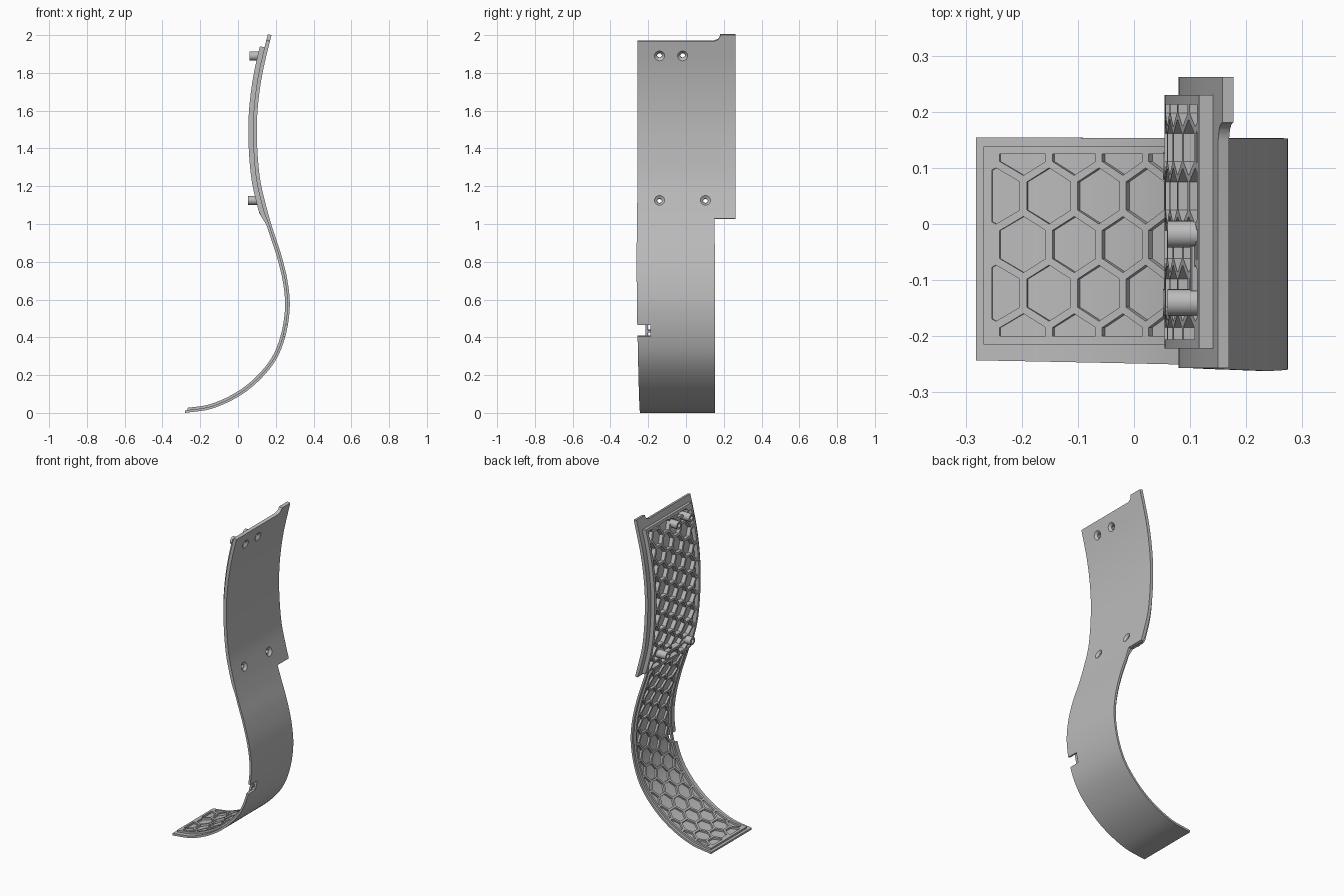
import bpy, bmesh, math
from mathutils import Vector

if "Cube" in bpy.data.objects:
    bpy.data.objects.remove(bpy.data.objects["Cube"], do_unlink=True)

grey = bpy.data.materials.new("plain grey")
grey.use_nodes = True
grey.diffuse_color = (0.5, 0.5, 0.5, 1)
grey.node_tree.nodes["Principled BSDF"].inputs["Base Color"].default_value = (0.5, 0.5, 0.5, 1)

# Side profile of the outer skin (x, z), bottom tip to top
KEYS = [Vector(p) for p in [
    (-.28, 0), (-.14, .022), (0, .085), (.11, .17), (.2, .28), (.252, .41),
    (.274, .56), (.262, .7), (.228, .84), (.185, .97), (.148, 1.1),
    (.115, 1.25), (.1, 1.45), (.105, 1.62), (.13, 1.8), (.177, 2)]]


def spline(keys, steps=16):
    k = [2 * keys[0] - keys[1]] + keys + [2 * keys[-1] - keys[-2]]
    out = []
    for i in range(1, len(k) - 2):
        a, b, c, d = k[i - 1:i + 3]
        for j in range(steps):
            t = j / steps
            out.append(.5 * (2 * b + (c - a) * t + (2 * a - 5 * b + 4 * c - d) * t * t
                             + (3 * b - a - 3 * c + d) * t ** 3))
    return out + [keys[-1]]


PATH = spline(KEYS)
DIST = [0.0]
for p, q in zip(PATH, PATH[1:]):
    DIST.append(DIST[-1] + (q - p).length)
LENGTH = DIST[-1]


def at(s):
    """Point on the profile at arc length s."""
    s = min(max(s, 0), LENGTH)
    i = max(j for j in range(len(PATH) - 1) if DIST[j] <= s)
    return PATH[i].lerp(PATH[i + 1], (s - DIST[i]) / (DIST[i + 1] - DIST[i]))


def S(z):
    """Arc length at height z."""
    i = max(j for j in range(len(PATH) - 1) if PATH[j].y <= z)
    a, b = PATH[i], PATH[i + 1]
    return DIST[i] + (z - a.y) / (b.y - a.y) * (DIST[i + 1] - DIST[i])


def bend(co):
    """Flat sheet (length, width, layer) to the curved panel."""
    s, y, w = co
    p = at(s)
    tan = (at(s + .01) - at(s - .01)).normalized()
    f = min(max((p.y - 1) / .07, 0), 1)
    skin, grid = .013 + .007 * f, .012 + .013 * f
    h = w * skin if w <= 1 else skin + (w - 1) * grid
    return Vector((p.x - tan.y * h, y, p.y + tan.x * h))


def loft(bm, rings):
    """Closed solid through rings of (outline, layer)."""
    loops = [[bm.verts.new((x, y, w)) for x, y in pts] for pts, w in rings]
    n = len(loops[0])
    bm.faces.new(loops[0][::-1])
    bm.faces.new(loops[-1])
    for a, b in zip(loops, loops[1:]):
        for i in range(n):
            j = (i + 1) % n
            bm.faces.new((a[i], a[j], b[j], b[i]))


def build(name, solids, strips=0):
    bm = bmesh.new()
    for rings in solids:
        loft(bm, rings)
    bmesh.ops.recalc_face_normals(bm, faces=bm.faces)
    for i in range(1, strips):
        bmesh.ops.bisect_plane(bm, geom=bm.verts[:] + bm.edges[:] + bm.faces[:], dist=1e-6,
                               plane_co=(LENGTH * i / strips + .0003, 0, 0), plane_no=(1, 0, 0))
    me = bpy.data.meshes.new(name)
    bm.to_mesh(me)
    bm.free()
    me.materials.append(grey)
    ob = bpy.data.objects.new(name, me)
    bpy.context.collection.objects.link(ob)
    return ob


def cut(ob, solids):
    tool = build("cutter", solids)
    mod = ob.modifiers.new("cut", "BOOLEAN")
    mod.operation, mod.solver, mod.object = "DIFFERENCE", "EXACT", tool
    deps = bpy.context.evaluated_depsgraph_get()
    me = bpy.data.meshes.new_from_object(ob.evaluated_get(deps))
    ob.modifiers.clear()
    ob.data = me
    bpy.data.objects.remove(tool, do_unlink=True)


def finish(ob, curved=True):
    if curved:
        bm = bmesh.new()
        bm.from_mesh(ob.data)
        bmesh.ops.triangulate(bm, faces=[f for f in bm.faces if len(f.verts) > 4])
        for v in bm.verts:
            v.co = bend(v.co)
        bm.to_mesh(ob.data)
        bm.free()
    bpy.ops.object.select_all(action="DESELECT")
    ob.select_set(True)
    bpy.context.view_layer.objects.active = ob
    bpy.ops.object.shade_smooth_by_angle(angle=math.radians(30))


def ring(cx, cy, r, n=24, turn=0.0):
    return [(cx + r * math.cos(turn + math.tau * i / n),
             cy + r * math.sin(turn + math.tau * i / n)) for i in range(n)]


def clip(poly, axis, limit, sign):
    """Keep the part of a convex outline on one side of a limit."""
    out = []
    for a, b in zip(poly, poly[1:] + poly[:1]):
        da, db = sign * (a[axis] - limit), sign * (b[axis] - limit)
        if da >= 0:
            out.append(a)
        if da * db < 0:
            t = da / (da - db)
            out.append((a[0] + (b[0] - a[0]) * t, a[1] + (b[1] - a[1]) * t))
    return out


def area(p):
    return abs(sum(a[0] * b[1] - b[0] * a[1] for a, b in zip(p, p[1:] + p[:1]))) / 2


# Screw positions: y, z, tip x of the boss
SCREWS = [(-.14, 1.89, .06), (-.018, 1.89, .06), (-.14, 1.125, .052), (.103, 1.125, .052)]

# Outer skin with side notch, rear flange and countersunk holes
skin_outline = [(0, -.243), (S(.405), -.256), (S(.405), -.188), (S(.465), -.188),
                (S(.465), -.258), (S(.8), -.262), (S(1.2), -.257), (S(1.968), -.257),
                (S(1.968), .15), (S(1.975), .168), (S(1.985), .177), (LENGTH, .181),
                (LENGTH, .262), (S(1.03), .262), (S(1.03), .152), (0, .154)]
skin = build("curved_panel", [[(skin_outline, 0), (skin_outline, 1)]], 110)
cut(skin, [[(ring(S(z), y, .029), -.1), (ring(S(z), y, .013), .6), (ring(S(z), y, .013), 3)]
           for y, z, _ in SCREWS])
finish(skin)

# Honeycomb stiffening layer, wider on the upper half
mid, top = S(1.05), S(1.93)
grid_outline = [(.015, -.215), (mid, -.215), (mid, -.222), (top, -.222),
                (top, .23), (mid, .23), (mid, .138), (.015, .138)]
pockets = []
for s0, s1, y0, y1 in [(.03, S(1.037), -.2, .125), (S(1.065), S(1.915), -.206, .213)]:
    for row in range(-4, 4):
        for col in range(-1, 30):
            cell = ring(.137 + .1 * col + .05 * (row % 2), .05 + .0866 * row, .05, 6, math.pi / 6)
            for axis, limit, sign in [(0, s0, 1), (0, s1, -1), (1, y0, 1), (1, y1, -1)]:
                cell = clip(cell, axis, limit, sign)
            if len(cell) > 2 and area(cell) > .0003:
                pockets.append([(cell, .5), (cell, 2.5)])
grid = build("honeycomb_ribs", [[(grid_outline, .9), (grid_outline, 2)]], 110)
cut(grid, pockets)
cut(grid, [[(ring(S(z), y, .022), .5), (ring(S(z), y, .022), 2.6)] for y, z, _ in SCREWS])
finish(grid)

# Webs joining each pair of screw bosses
webs = []
for a, b in (SCREWS[:2], SCREWS[2:]):
    s, y0, y1 = S(a[1]), a[0] + .021, b[0] - .021
    bar = [(s - .007, y0), (s + .007, y0), (s + .007, y1), (s - .007, y1)]
    webs.append([(bar, .9), (bar, 2.2)])
finish(build("boss_webs", webs))

# Hollow screw bosses pointing to the inner side
for n, (y, z, tip) in enumerate(SCREWS):
    bm = bmesh.new()
    root = at(S(z)).x - .015
    section = [(tip, .013), (tip, .024), (root, .024), (root, .013)]
    loops = [[bm.verts.new((x, y + r * math.cos(a), z + r * math.sin(a))) for x, r in section]
             for a in (math.tau * i / 24 for i in range(24))]
    for a, b in zip(loops, loops[1:] + loops[:1]):
        for i in range(4):
            bm.faces.new((a[i], a[i - 1], b[i - 1], b[i]))
    bmesh.ops.recalc_face_normals(bm, faces=bm.faces)
    me = bpy.data.meshes.new("screw_boss")
    bm.to_mesh(me)
    bm.free()
    me.materials.append(grey)
    boss = bpy.data.objects.new("screw_boss_%d" % (n + 1), me)
    bpy.context.collection.objects.link(boss)
    finish(boss, curved=False)
